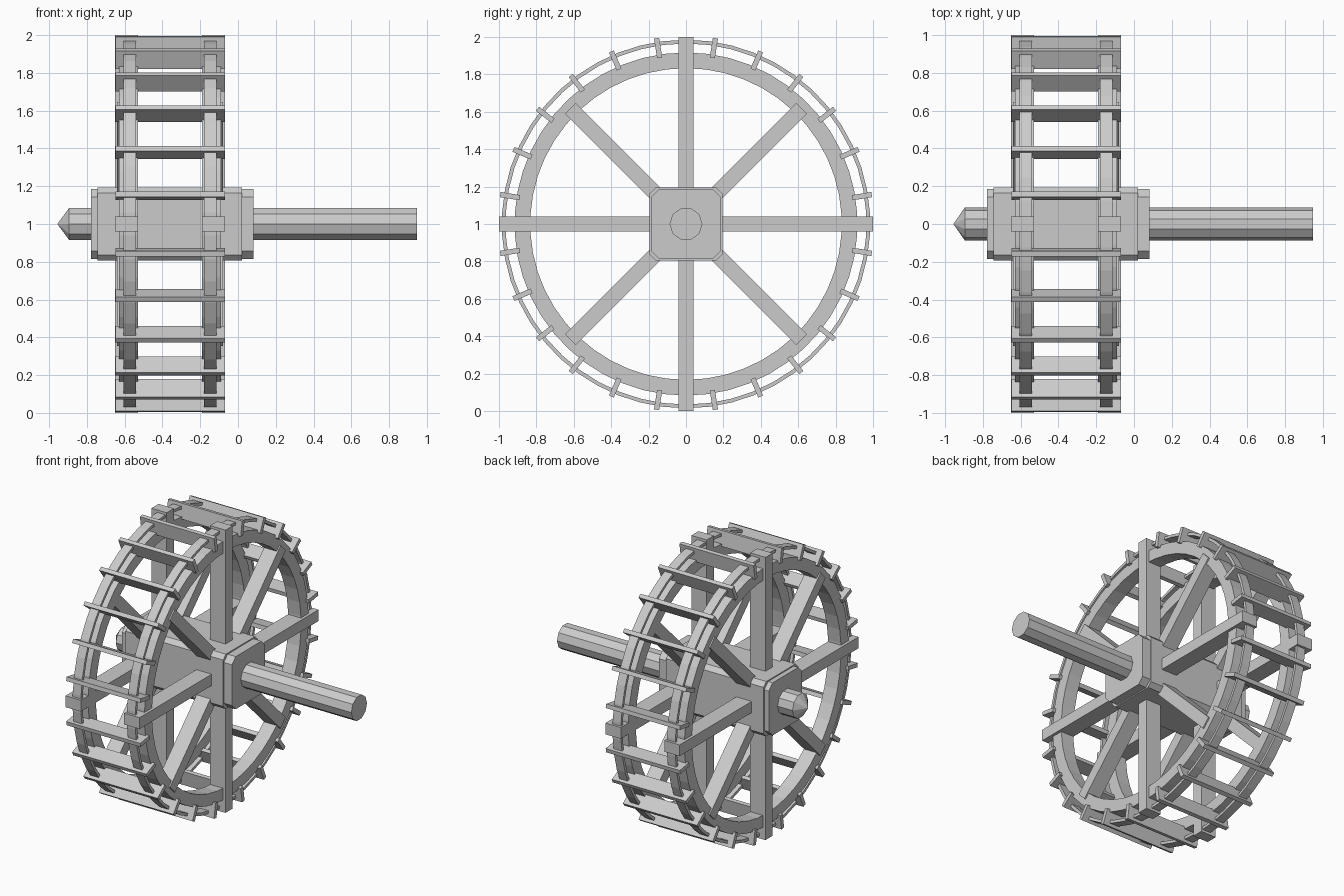
import bpy, bmesh
from math import cos, sin, pi, radians
from mathutils import Matrix, Vector

if "Cube" in bpy.data.objects:
    bpy.data.objects.remove(bpy.data.objects["Cube"])

C = Vector((0, 0, 1))          # wheel centre
SIDES = (-0.36 - 0.23, -0.36 + 0.23)   # centre planes of the two wheel frames


def finish(name, bm):
    bmesh.ops.recalc_face_normals(bm, faces=bm.faces)
    me = bpy.data.meshes.new(name)
    bm.to_mesh(me)
    bm.free()
    ob = bpy.data.objects.new(name, me)
    bpy.context.collection.objects.link(ob)
    return ob


def wheel_box(name, x0, x1, r0, r1, width, angle):
    """Box spanning radius r0..r1, turned about the axle (angle from vertical)."""
    bm = bmesh.new()
    m = (Matrix.Translation(C) @ Matrix.Rotation(radians(angle), 4, 'X')
         @ Matrix.Translation(((x0 + x1) / 2, 0, (r0 + r1) / 2))
         @ Matrix.Diagonal((x1 - x0, width, r1 - r0, 1)))
    bmesh.ops.create_cube(bm, size=1, matrix=m)
    return finish(name, bm)


def ring(name, x0, x1, r0, r1, n=50):
    """Rectangular-section ring around the axle."""
    bm = bmesh.new()
    loops = []
    for i in range(n):
        a = 2 * pi * i / n
        loops.append([bm.verts.new(C + Vector((x, r * sin(a), r * cos(a))))
                      for x, r in ((x0, r0), (x1, r0), (x1, r1), (x0, r1))])
    for i in range(n):
        a, b = loops[i], loops[(i + 1) % n]
        for k in range(4):
            bm.faces.new((a[k], a[(k + 1) % 4], b[(k + 1) % 4], b[k]))
    return finish(name, bm)


def loft(name, sections):
    """Skin a list of equal-length vertex loops and cap both ends."""
    bm = bmesh.new()
    loops = [[bm.verts.new(C + Vector(p)) for p in s] for s in sections]
    n = len(loops[0])
    for a, b in zip(loops, loops[1:]):
        for k in range(n):
            bm.faces.new((a[k], a[(k + 1) % n], b[(k + 1) % n], b[k]))
    bm.faces.new(loops[0])
    bm.faces.new(loops[-1])
    return finish(name, bm)


def octagon(x, h, c):
    d = h - c
    return [(x, h, d), (x, d, h), (x, -d, h), (x, -h, d),
            (x, -h, -d), (x, -d, -h), (x, d, -h), (x, h, -d)]


def circle(x, r, n=10):
    return [(x, r * cos(2 * pi * i / n), r * sin(2 * pi * i / n)) for i in range(n)]


# Axle with a pointed end
loft("axle", [circle(-0.955, 0.002), circle(-0.895, 0.088), circle(0.948, 0.088)])

# Square hub with chamfered corners and stepped ends
loft("hub", [octagon(-0.743, 0.194, 0.03), octagon(0.02, 0.194, 0.03)])
loft("hub_core", [octagon(-0.778, 0.186, 0.042), octagon(0.083, 0.186, 0.042)])

# Two wheel frames: rim, thin outer hoop, long and short spokes
for s, x in enumerate(SIDES):
    sign = -1 if s == 0 else 1
    inner = -0.53 if s == 0 else -0.19
    lo, hi = sorted((inner, inner + sign * 0.10))
    ring(f"rim_{s}", lo, hi, 0.833, 0.917)
    lo, hi = sorted((inner + sign * 0.01, inner + sign * 0.075))
    ring(f"outer_hoop_{s}", lo, hi, 0.965, 0.985)
    lo, hi = sorted((inner, inner + sign * 0.12))
    for a in (0, 90, 180, 270):
        wheel_box(f"long_spoke_{s}_{a}", lo, hi, 0.1, 1.0, 0.08, a)
    lo, hi = sorted((inner + sign * 0.002, inner + sign * 0.11))
    for a in (45, 135, 225, 315):
        wheel_box(f"short_spoke_{s}_{a}", lo, hi, 0.1, 0.875, 0.08, a)

# Paddles: six in each quadrant
for q in range(4):
    for i in range(6):
        a = q * 90 + 45 + (i - 2.5) * 14.4
        wheel_box(f"paddle_{q}_{i}", -0.648, -0.068, 0.9, 1.005, 0.028, a)
